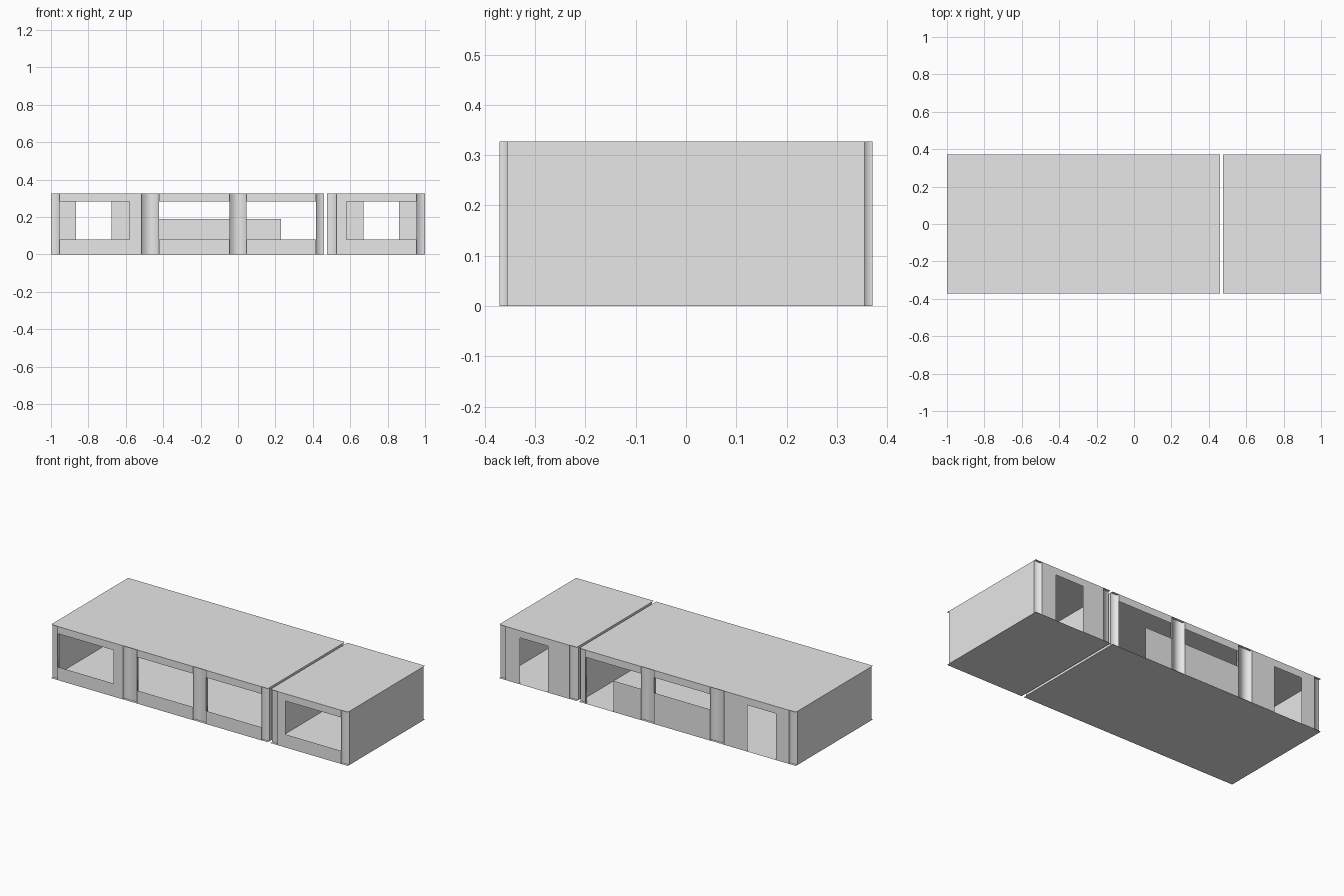
import bpy

cube = bpy.data.objects.get("Cube")
if cube:
    bpy.data.objects.remove(cube, do_unlink=True)

TOP = 0.327          # roof height
SILL, HEAD = 0.08, 0.283
LEDGE = 0.19         # low wall height on the back
OUT, IN = 0.371, 0.355   # panel plane and recessed column plane
GAP_A, GAP_B = 0.461, 0.477

grey = bpy.data.materials.new("light_grey")
grey.use_nodes = True
grey.diffuse_color = (0.8, 0.8, 0.8, 1)
grey.node_tree.nodes["Principled BSDF"].inputs["Base Color"].default_value = (0.8, 0.8, 0.8, 1)


def sheet(name, verts, faces, smooth=False):
    mesh = bpy.data.meshes.new(name)
    mesh.from_pydata(verts, [], faces)
    mesh.materials.append(grey)
    for p in mesh.polygons:
        p.use_smooth = smooth
    obj = bpy.data.objects.new(name, mesh)
    bpy.context.collection.objects.link(obj)
    return obj


def strip(name, path, z0, z1, smooth=False, flip=False):
    """Upright sheet that follows a plan path."""
    if flip:
        path = path[::-1]
    n = len(path)
    verts = [(x, y, z) for z in (z0, z1) for x, y in path]
    faces = [(i, i + 1, n + i + 1, n + i) for i in range(n - 1)]
    return sheet(name, verts, faces, smooth)


def slab(name, x0, x1, z, up):
    verts = [(x0, -OUT, z), (x1, -OUT, z), (x1, OUT, z), (x0, OUT, z)]
    sheet(name, verts, [(0, 1, 2, 3) if up else (3, 2, 1, 0)])


# Floors, roofs and end walls of the two blocks
for block, x0, x1 in (("long", -1, GAP_A), ("short", GAP_B, 1)):
    slab(block + "_floor", x0, x1, 0, False)
    slab(block + "_roof", x0, x1, TOP, True)
    strip(block + "_right_wall", [(x0, IN), (x0, -IN)], 0, TOP)
    strip(block + "_left_wall", [(x1, -IN), (x1, IN)], 0, TOP)

# Recessed columns: open on a side where they meet an end wall
columns = (
    ("right_corner", -1, -0.955, False, True),
    ("right_middle", -0.515, -0.422, True, True),
    ("centre", -0.045, 0.045, True, True),
    ("gap_right", 0.418, GAP_A, True, False),
    ("gap_left", GAP_B, 0.526, False, True),
    ("left_corner", 0.955, 1, True, False),
)
for side, s in (("front", -1), ("back", 1)):
    for name, x0, x1, ret0, ret1 in columns:
        path = [(x0, s * IN), (x1, s * IN)]
        if ret0:
            path.insert(0, (x0, s * OUT))
        if ret1:
            path.append((x1, s * OUT))
        strip(f"{side}_{name}_column", path, 0, TOP, True, s > 0)

# Wall panels: name, x range, z range
front_panels = [
    ("right_pier", -0.58, -0.515, SILL, HEAD),
    ("left_pier", 0.526, 0.58, SILL, HEAD),
]
back_panels = [
    ("right_outer_pier", -0.955, -0.865, 0, HEAD),
    ("right_inner_pier", -0.675, -0.515, 0, HEAD),
    ("right_low_wall", -0.422, -0.045, 0, LEDGE),
    ("left_low_wall", 0.045, 0.23, 0, LEDGE),
    ("left_inner_pier", 0.526, 0.67, 0, HEAD),
    ("left_outer_pier", 0.86, 0.955, 0, HEAD),
]
bays = [("right_bay", -0.955, -0.515), ("right_middle_bay", -0.422, -0.045),
        ("left_middle_bay", 0.045, 0.418), ("left_bay", 0.526, 0.955)]
for name, x0, x1 in bays:
    front_panels += [(name + "_sill", x0, x1, 0, SILL), (name + "_lintel", x0, x1, HEAD, TOP)]
    back_panels.append((name + "_lintel", x0, x1, HEAD, TOP))

for side, s, panels in (("front", -1, front_panels), ("back", 1, back_panels)):
    for name, x0, x1, z0, z1 in panels:
        strip(f"{side}_{name}", [(x0, s * OUT), (x1, s * OUT)], z0, z1, False, s > 0)
